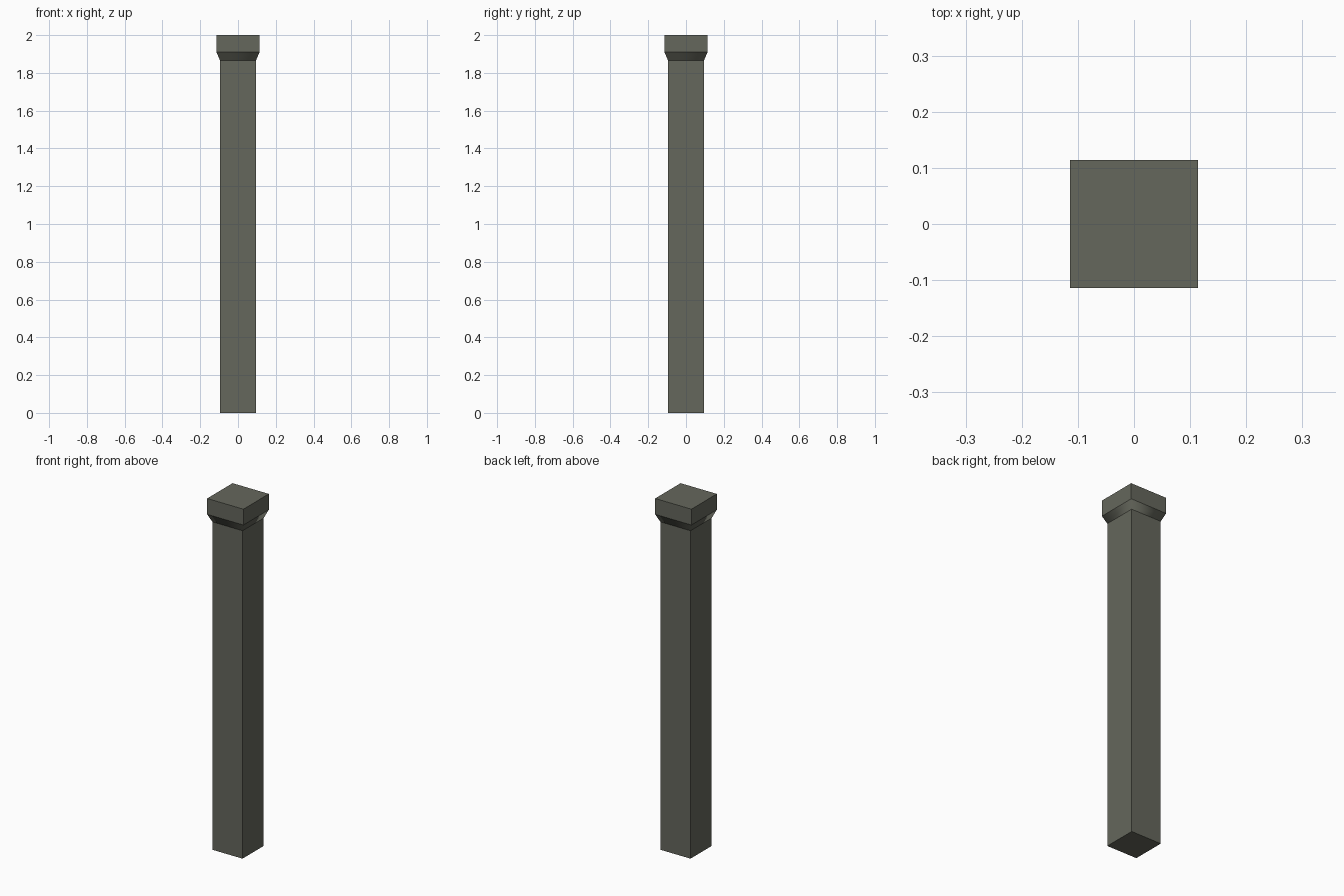
import bpy, bmesh

if "Cube" in bpy.data.objects:
    bpy.data.objects.remove(bpy.data.objects["Cube"])

# Square half-width and height of each ring, bottom to top
PROFILE = [(0.095, 0.0), (0.095, 1.865), (0.114, 1.91), (0.114, 2.0)]
FLARE = 1  # index of the band that is smooth shaded

stone = bpy.data.materials.new("stone")
stone.diffuse_color = (0.13, 0.135, 0.107, 1)
stone.use_nodes = True
stone.node_tree.nodes["Principled BSDF"].inputs["Base Color"].default_value = stone.diffuse_color

# Post: shaft, flared collar and block cap as one closed skin
bm = bmesh.new()
rings = [[bm.verts.new((sx * r, sy * r, z))
          for sx, sy in ((-1, -1), (1, -1), (1, 1), (-1, 1))]
         for r, z in PROFILE]
for k, (lo, hi) in enumerate(zip(rings, rings[1:])):
    for i in range(4):
        j = (i + 1) % 4
        face = bm.faces.new((lo[i], lo[j], hi[j], hi[i]))
        face.smooth = k == FLARE

# Bottom and top
bm.faces.new(rings[0][::-1])
bm.faces.new(rings[-1])

mesh = bpy.data.meshes.new("square_post")
bm.to_mesh(mesh)
bm.free()
mesh.materials.append(stone)
bpy.context.collection.objects.link(bpy.data.objects.new("square_post", mesh))
